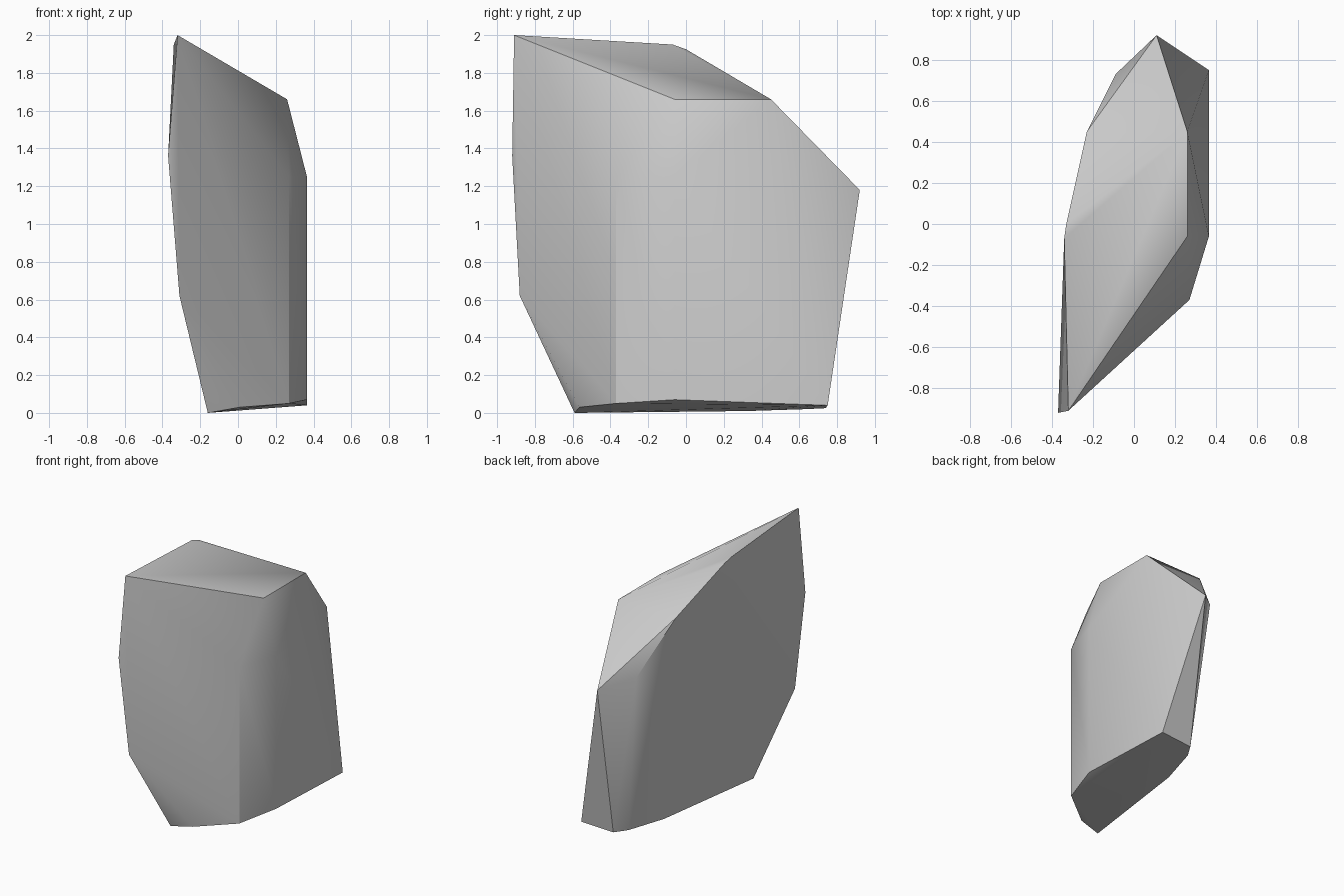
import bpy
import bmesh
import math

cube = bpy.data.objects.get("Cube")
if cube:
    bpy.data.objects.remove(cube, do_unlink=True)

# Stone colour
stone = bpy.data.materials.new("stone_grey")
stone.use_nodes = True
grey = (0.6, 0.6, 0.6, 1)
stone.diffuse_color = grey
stone.node_tree.nodes["Principled BSDF"].inputs["Base Color"].default_value = grey

# Corners of the boulder, grouped by region
top = [(-.32, -.91, 2), (-.34, -.07, 1.95), (-.33, 0, 1.925),
       (.26, -.06, 1.66), (.26, .45, 1.66), (-.23, .45, 1.65)]
back = [(.11, .92, 1.18), (-.09, .73, 1.26)]
front_edge = [(-.37, -.92, 1.36), (-.31, -.88, .62)]
left_side = [(.365, -.06, 1.25), (.27, -.37, 1.25)]
base = [(-.16, -.59, 0), (.01, -.565, .03), (.27, -.37, .05), (.365, -.06, .07),
        (.365, .75, .04), (.1, .74, .025), (.04, .64, .02), (-.045, .33, .01)]

# Wrap the corners in a faceted shell and merge the coplanar triangles
bm = bmesh.new()
for corner in top + back + front_edge + left_side + base:
    bm.verts.new(corner)
hull = bmesh.ops.convex_hull(bm, input=bm.verts)
loose = [v for v in bm.verts if not v.link_faces]
bmesh.ops.delete(bm, geom=loose, context='VERTS')
bmesh.ops.dissolve_limit(bm, angle_limit=math.radians(2), verts=bm.verts, edges=bm.edges)
bmesh.ops.recalc_face_normals(bm, faces=bm.faces)
mesh = bpy.data.meshes.new("boulder")
bm.to_mesh(mesh)
bm.free()
mesh.materials.append(stone)

boulder = bpy.data.objects.new("boulder", mesh)
bpy.context.collection.objects.link(boulder)

# Soft shading over the shallow edges, crisp on the steep ones
bpy.ops.object.select_all(action='DESELECT')
boulder.select_set(True)
bpy.context.view_layer.objects.active = boulder
bpy.ops.object.shade_smooth_by_angle(angle=math.radians(30))
